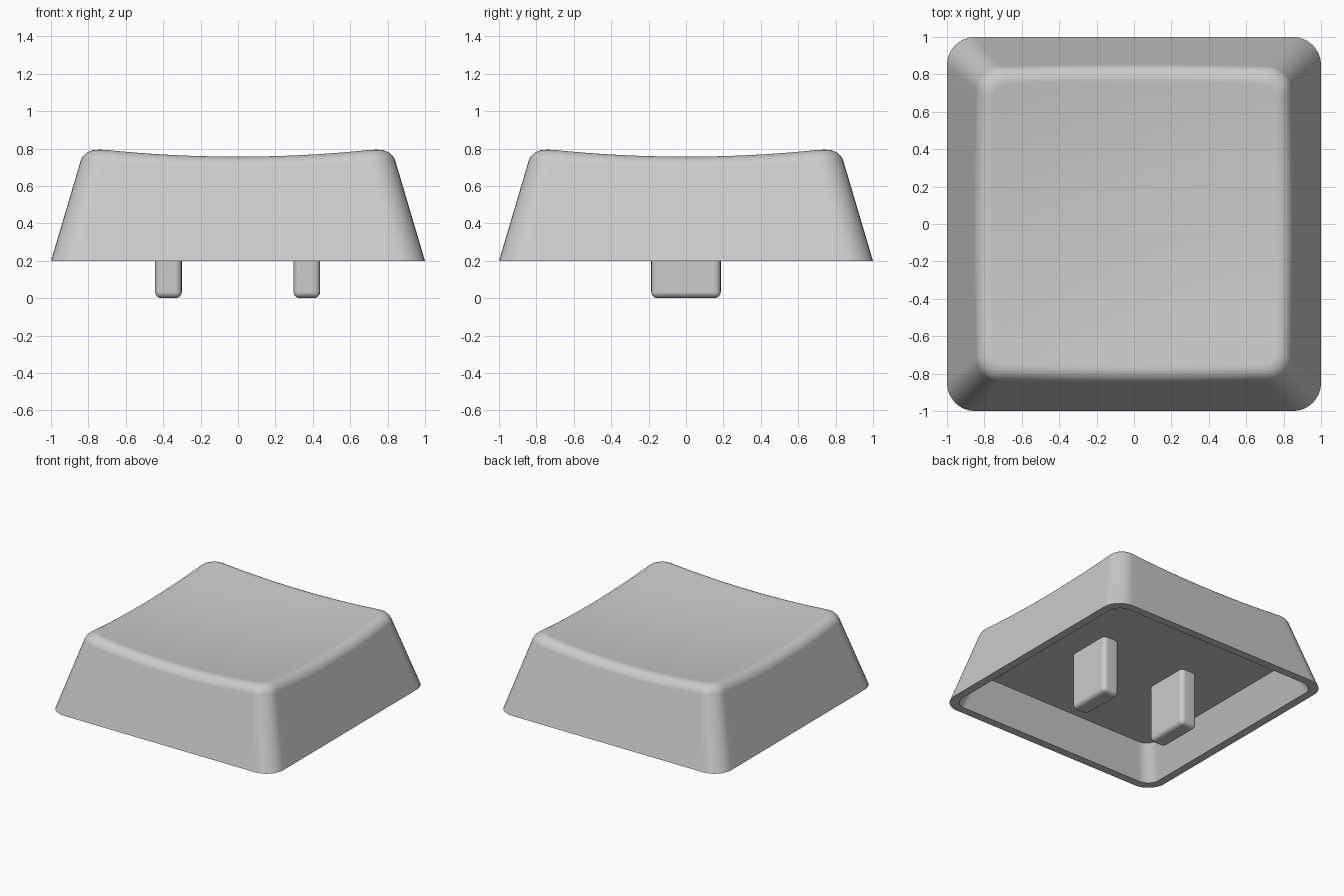
import bpy, bmesh, math
from mathutils import Vector

if "Cube" in bpy.data.objects:
    bpy.data.objects.remove(bpy.data.objects["Cube"])

grey = bpy.data.materials.new("grey plastic")
grey.diffuse_color = (0.6, 0.6, 0.6, 1)
grey.use_nodes = True
grey.node_tree.nodes["Principled BSDF"].inputs["Base Color"].default_value = grey.diffuse_color

BASE, SLOPE = 0.198, 0.296    # rim height, inward lean of the walls
SIDE, ARC = 20, 8             # segments per straight side and per corner


def half_at(z):
    return 1 - SLOPE * (z - BASE)


def radius_at(z):
    return 0.15 - 0.05 * (z - BASE)


def dish(x, y):
    return 0.712 + 0.0755 * (x * x + y * y)


def outline_point(i, half, r):
    """Point i of a rounded square: each quarter is one corner arc then one side."""
    q, k = divmod(i, SIDE + ARC)
    c = half - r
    if k <= ARC:
        a = math.pi / 2 * k / ARC
        x, y = c + r * math.cos(a), c + r * math.sin(a)
    else:
        x, y = c - 2 * c * (k - ARC) / SIDE, half
    for _ in range(q):
        x, y = -y, x
    return x, y


COUNT = 4 * (SIDE + ARC)


def flat_ring(half, r, z):
    return [Vector((*outline_point(i, half, r), z)) for i in range(COUNT)]


def finish(name, bm):
    bmesh.ops.recalc_face_normals(bm, faces=bm.faces[:])
    mesh = bpy.data.meshes.new(name)
    bm.to_mesh(mesh)
    bm.free()
    mesh.materials.append(grey)
    obj = bpy.data.objects.new(name, mesh)
    bpy.context.collection.objects.link(obj)
    bpy.ops.object.select_all(action='DESELECT')
    obj.select_set(True)
    bpy.context.view_layer.objects.active = obj
    bpy.ops.object.shade_smooth_by_angle(angle=math.radians(30))
    # Keep the large faces flat next to the rounded edges
    obj.modifiers.new("flat_faces", 'WEIGHTED_NORMAL').keep_sharp = True
    return obj


# Rounded edge between the wall and the dished top, one arc per outline point
FILLET, STEPS = 0.07, 8
columns = []
for i in range(COUNT):
    z = 0.77
    for _ in range(6):
        z = dish(*outline_point(i, half_at(z), radius_at(z)))
    h, r = half_at(z), radius_at(z)
    corner = Vector((*outline_point(i, h, r), z))
    zl = z - FILLET * 0.95
    low = Vector((*outline_point(i, half_at(zl), radius_at(zl)), zl))
    x, y = outline_point(i, h - FILLET, r - 0.05)
    top = Vector((x, y, dish(x, y)))
    column = []
    for s in range(STEPS + 1):
        t = s / STEPS
        a, b, c = (1 - t) ** 2, 2 * t * (1 - t) * 0.77, t * t
        column.append((low * a + corner * b + top * c) / (a + b + c))
    columns.append(column)
fillet_rings = [list(ring) for ring in zip(*columns)]

# Dished top, as shrinking rings
dish_rings = []
for f in (0.95, 0.87, 0.76, 0.64, 0.52, 0.4, 0.28, 0.16, 0.06):
    dish_rings.append([Vector((p.x * f, p.y * f, dish(p.x * f, p.y * f)))
                       for p in fillet_rings[-1]])

# Cap shell: ceiling, inner wall, rim, outer wall, rounded edge, dish
CEILING, WALL = 0.455, 0.065
rings = [flat_ring(0.835, 0.09, CEILING),
         flat_ring(1 - WALL, 0.10, BASE),
         flat_ring(1, 0.15, BASE)] + fillet_rings + dish_rings
bm = bmesh.new()
loops = [[bm.verts.new(p) for p in ring] for ring in rings]
for a, b in zip(loops, loops[1:]):
    for i in range(COUNT):
        j = (i + 1) % COUNT
        bm.faces.new((a[i], a[j], b[j], b[i]))
bm.faces.new(loops[0])
middle = bm.verts.new((0, 0, dish(0, 0)))
for i in range(COUNT):
    bm.faces.new((loops[-1][i], loops[-1][(i + 1) % COUNT], middle))
finish("cap_shell", bm)

# Two rounded prongs hanging from the ceiling
for side, label in ((-1, "left"), (1, "right")):
    bm = bmesh.new()
    bmesh.ops.create_cube(bm, size=1)
    top = CEILING + 0.04
    for v in bm.verts:
        v.co = (side * 0.37 - 0.002 + v.co.x * 0.143, v.co.y * 0.372,
                (v.co.z + 0.5) * top)
    bmesh.ops.bevel(bm, geom=bm.edges[:], offset=0.034, segments=4,
                    profile=0.5, affect='EDGES')
    finish(label + "_prong", bm)
